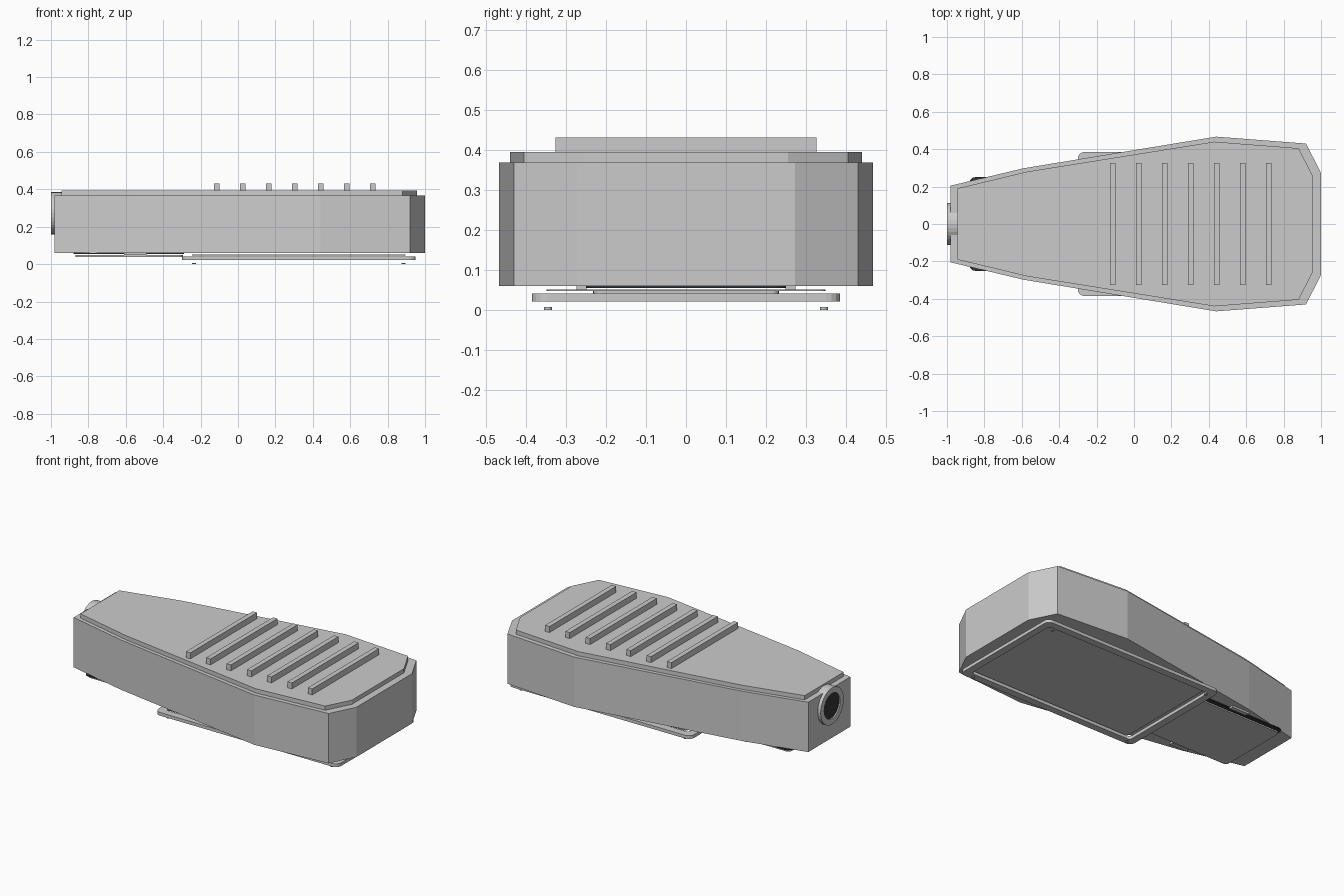
import bpy, bmesh, math
from mathutils import Matrix

if "Cube" in bpy.data.objects:
    bpy.data.objects.remove(bpy.data.objects["Cube"])


def finish(name, bm, mat=None):
    bmesh.ops.recalc_face_normals(bm, faces=bm.faces)
    me = bpy.data.meshes.new(name)
    bm.to_mesh(me)
    bm.free()
    ob = bpy.data.objects.new(name, me)
    bpy.context.collection.objects.link(ob)
    if mat:
        me.materials.append(mat)
    return ob


def rounded(x0, x1, hy, r, n=4):
    pts = []
    for cx, cy, a0 in ((x1 - r, hy - r, 0), (x0 + r, hy - r, 90),
                       (x0 + r, r - hy, 180), (x1 - r, r - hy, 270)):
        for i in range(n + 1):
            a = math.radians(a0 + 90 * i / n)
            pts.append((cx + r * math.cos(a), cy + r * math.sin(a)))
    return pts


def prism(name, pts, z0, z1, mat=None):
    bm = bmesh.new()
    lo = [bm.verts.new((x, y, z0)) for x, y in pts]
    hi = [bm.verts.new((x, y, z1)) for x, y in pts]
    bm.faces.new(lo)
    bm.faces.new(hi)
    for i in range(len(pts)):
        j = (i + 1) % len(pts)
        bm.faces.new((lo[i], lo[j], hi[j], hi[i]))
    return finish(name, bm, mat)


def ring(name, outer, inner, z0, z1, mat=None, rot=None):
    bm = bmesh.new()
    loops = [[bm.verts.new((x, y, z)) for x, y in p]
             for p, z in ((outer, z0), (outer, z1), (inner, z1), (inner, z0))]
    n = len(outer)
    for k in range(4):
        a, b = loops[k], loops[(k + 1) % 4]
        for i in range(n):
            j = (i + 1) % n
            bm.faces.new((a[i], a[j], b[j], b[i]))
    if rot:
        bm.transform(rot)
    return finish(name, bm, mat)


def mirrored(half):
    return half + [(x, -y) for x, y in reversed(half)]


def circle(r, n=32):
    return [(r * math.cos(2 * math.pi * i / n), r * math.sin(2 * math.pi * i / n)) for i in range(n)]


def box(x0, x1, y):
    return [(x0, -y), (x1, -y), (x1, y), (x0, y)]


dark = bpy.data.materials.new("dark")
dark.diffuse_color = (0.03, 0.035, 0.04, 1)
dark.use_nodes = True
dark.node_tree.nodes["Principled BSDF"].inputs["Base Color"].default_value = dark.diffuse_color

# Housing and raised lid
prism("housing", mirrored([(-0.98, 0.205), (-0.59, 0.298), (0.44, 0.467), (0.92, 0.43), (1.0, 0.272)]), 0.06, 0.368)
prism("lid", mirrored([(-0.945, 0.19), (-0.57, 0.28), (0.43, 0.44), (0.88, 0.405), (0.957, 0.255)]), 0.365, 0.394)

# Cooling fins
for i in range(7):
    x = -0.113 + i * 0.139
    prism(f"cooling_fin_{i + 1}", box(x - 0.015, x + 0.015, 0.326), 0.39, 0.431)

# Pole socket: collar on the narrow end with a dark bore
to_x = Matrix.Translation((0, 0, 0.272)) @ Matrix.Rotation(math.pi / 2, 4, 'Y')
ring("socket_collar", circle(0.113), circle(0.078), -1.0, -0.94, None, to_x)
bore = prism("socket_bore", circle(0.08), -0.992, -0.95, dark)
bore.data.transform(to_x)

# Lens frame and lens panel underneath
ring("lens_frame", rounded(-0.30, 0.95, 0.385, 0.035), rounded(-0.255, 0.905, 0.34, 0.02), 0.021, 0.041)
prism("lens", rounded(-0.245, 0.895, 0.348, 0.02), 0.047, 0.051)

# Service door, its seal and hinges
prism("door_seal", rounded(-0.88, -0.29, 0.25, 0.03), 0.055, 0.061, dark)
prism("service_door", rounded(-0.87, -0.295, 0.232, 0.02), 0.039, 0.048)
for s in (-1, 1):
    hinge = prism(f"door_hinge_{'left' if s > 0 else 'right'}", box(-0.61, -0.49, 0.013), 0.048, 0.062)
    hinge.location.y = s * 0.261

# Frame screws
for i, (x, y) in enumerate([(x, y) for x in (-0.235, 0.885) for y in (-0.345, 0.345)]):
    screw = prism(f"frame_screw_{i + 1}", circle(0.01, 12), 0.0, 0.007)
    screw.location = (x, y, 0)
